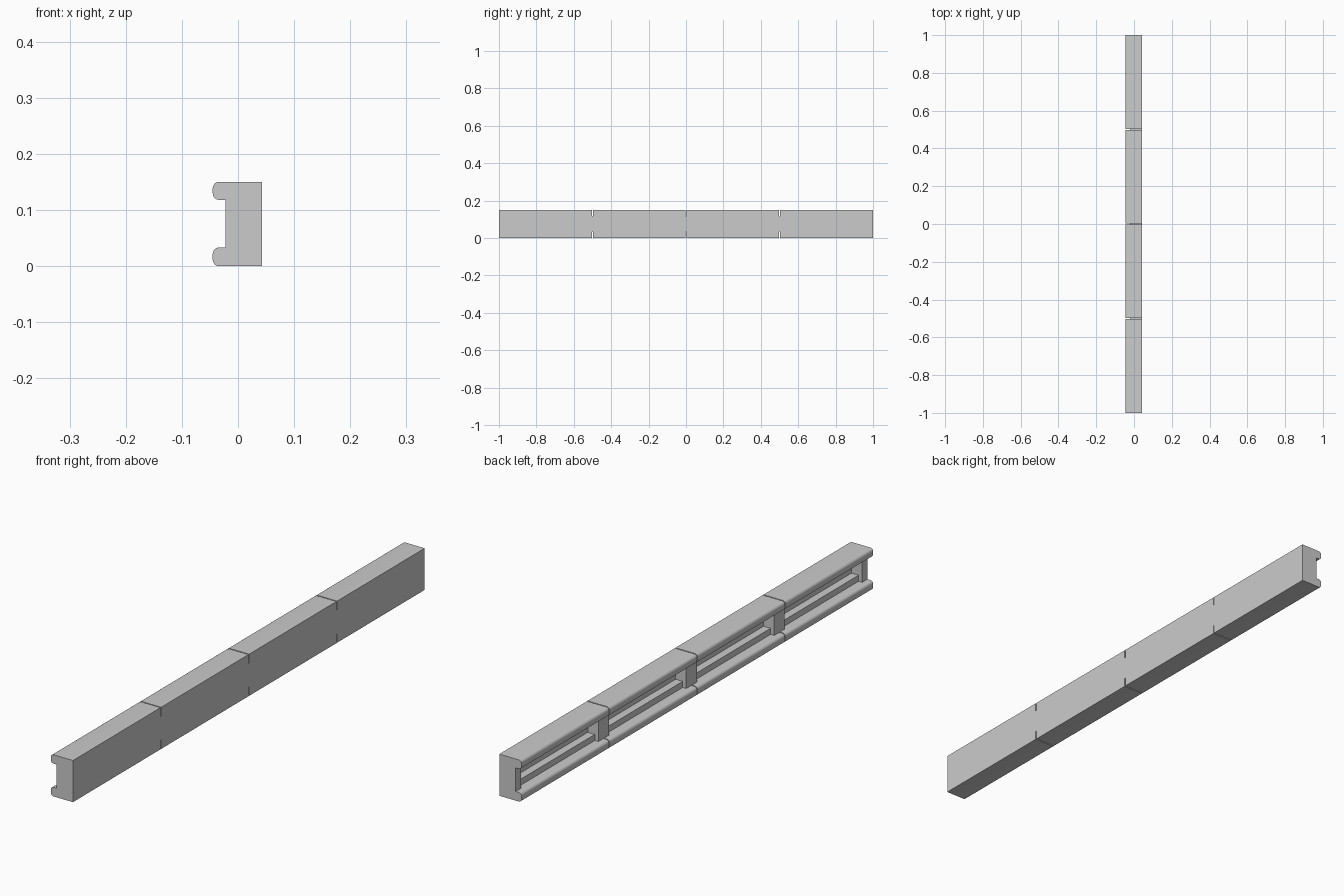
import bpy, bmesh, math

if "Cube" in bpy.data.objects:
    bpy.data.objects.remove(bpy.data.objects["Cube"])

X0, X1 = -0.045, 0.043      # open side, flush back side
SEG, GAP = 0.5, 0.004       # bay length, joint width
R = 0.011                   # rail nose radius


def finish(name, bm):
    bmesh.ops.recalc_face_normals(bm, faces=bm.faces)
    me = bpy.data.meshes.new(name)
    bm.to_mesh(me)
    bm.free()
    ob = bpy.data.objects.new(name, me)
    bpy.context.collection.objects.link(ob)
    return ob


def box(name, x, y, z):
    bm = bmesh.new()
    bmesh.ops.create_cube(bm, size=1)
    for v in bm.verts:
        v.co = [(r[0] + r[1]) / 2 + c * (r[1] - r[0]) for c, r in zip(v.co, (x, y, z))]
    return finish(name, bm)


def rail(name, y0, y1, z0, z1):
    # rectangular profile with two rounded corners on the open side
    pts = [(X1, z0), (X1, z1)]
    for cz, start in ((z1 - R, 90), (z0 + R, 180)):
        for i in range(7):
            a = math.radians(start + 15 * i)
            pts.append((X0 + R + R * math.cos(a), cz + R * math.sin(a)))
    bm = bmesh.new()
    face = bm.faces.new([bm.verts.new((x, y0, z)) for x, z in pts])
    ext = bmesh.ops.extrude_face_region(bm, geom=[face])
    bmesh.ops.translate(bm, vec=(0, y1 - y0, 0),
                        verts=[g for g in ext["geom"] if isinstance(g, bmesh.types.BMVert)])
    if not face.is_valid or len(bm.faces) < len(pts) + 2:
        bm.faces.new([v for v in bm.verts if abs(v.co.y - y0) < 1e-6])
    ob = finish(name, bm)
    bpy.context.view_layer.objects.active = ob
    ob.select_set(True)
    bpy.ops.object.shade_smooth_by_angle(angle=math.radians(30))
    ob.select_set(False)


# top and bottom rails, one length per bay
for i in range(4):
    a = -1 + i * SEG + (GAP / 2 if i else 0)
    b = -1 + (i + 1) * SEG - (GAP / 2 if i < 3 else 0)
    rail("top_rail", a, b, 0.118, 0.15)
    rail("bottom_rail", a, b, 0.0, 0.033)

# back wall between the rails
box("back_panel", (0.02, X1), (-1, 1), (0.033, 0.118))

# posts at the ends and the joints
for y in (-1, -0.5, 0, 0.5, 1):
    box("post", (-0.022, 0.02), (max(y - 0.03, -1), min(y + 0.03, 1)), (0.033, 0.118))

# horizontal frame bars inside each bay
for i in range(4):
    y = (-1 + i * SEG + 0.03, -1 + (i + 1) * SEG - 0.03)
    box("lower_bar", (-0.008, 0.02), y, (0.033, 0.055))
    box("upper_bar", (-0.008, 0.02), y, (0.097, 0.118))
